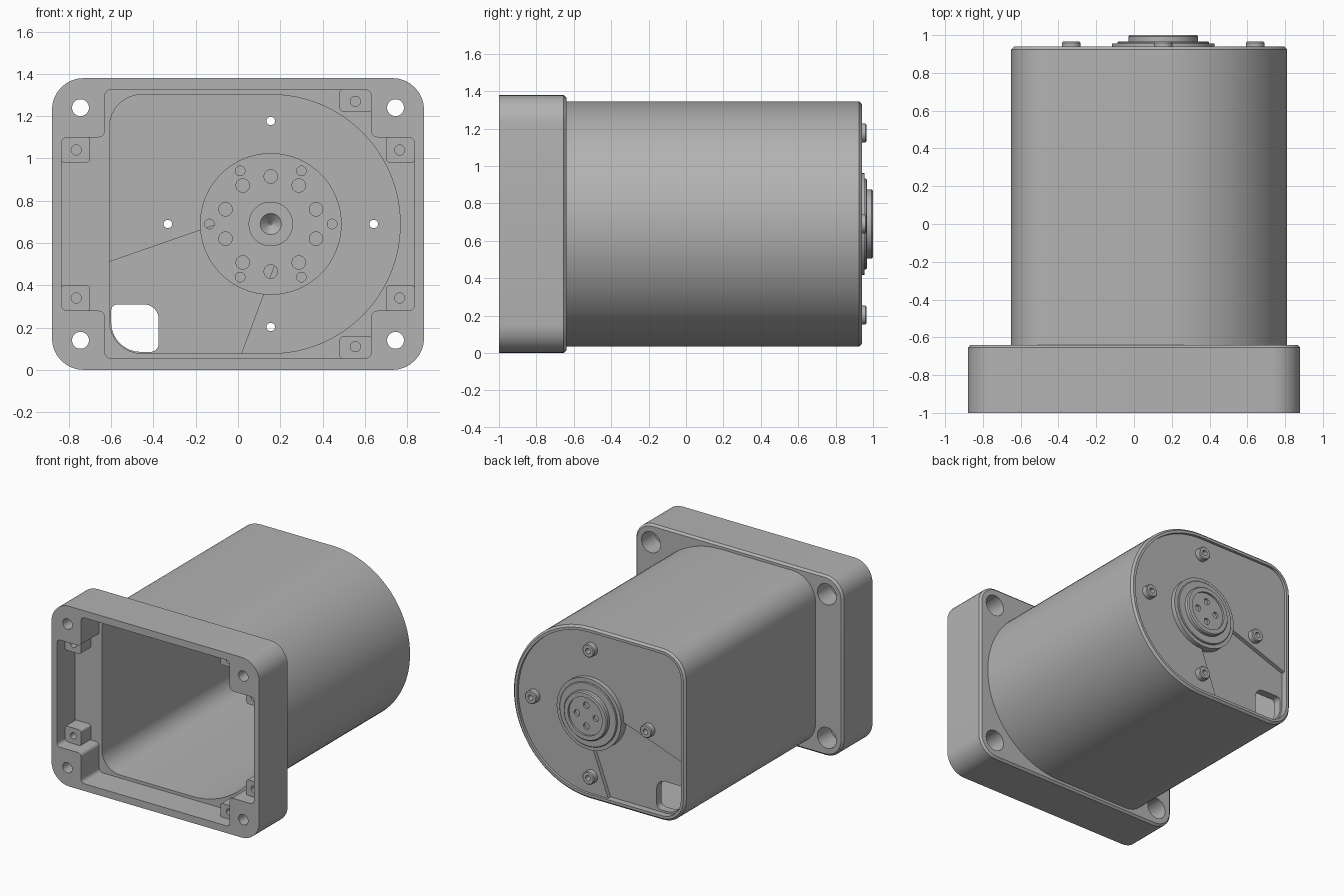
import bpy, bmesh, math
from mathutils import Vector

if "Cube" in bpy.data.objects:
    bpy.data.objects.remove(bpy.data.objects["Cube"])

grey = bpy.data.materials.new("light_grey")
grey.use_nodes = True
grey.diffuse_color = (0.45, 0.45, 0.45, 1)
grey.node_tree.nodes["Principled BSDF"].inputs["Base Color"].default_value = (0.45, 0.45, 0.45, 1)

CX, CZ = 0.155, 0.69     # axis of the round housing


def rounded(corners):
    """Outline from (x, z, radius) corners with filleted arcs."""
    out = []
    n = len(corners)
    for i, (x, z, r) in enumerate(corners):
        p = Vector((x, z))
        a = (Vector(corners[i - 1][:2]) - p).normalized()
        b = (Vector(corners[(i + 1) % n][:2]) - p).normalized()
        half = a.angle(b) / 2
        c = p + (a + b).normalized() * r / math.sin(half)
        t = r / math.tan(half)
        s, e = p + a * t - c, p + b * t - c
        a0 = math.atan2(s.y, s.x)
        turn = math.atan2(s.x * e.y - s.y * e.x, s.dot(e))
        steps = 24 if r > 0.3 else 8
        for k in range(steps + 1):
            w = a0 + turn * k / steps
            q = c + Vector((math.cos(w), math.sin(w))) * r
            if not out or (q - out[-1]).length > 1e-4:
                out.append(q)
    if (out[0] - out[-1]).length < 1e-4:
        out.pop()
    return out


def box(x0, x1, z0, z1, r):
    return rounded([(x0, z0, r), (x1, z0, r), (x1, z1, r), (x0, z1, r)])


def circle(x, z, r, n=32):
    return [Vector((x + r * math.cos(k * math.tau / n), z + r * math.sin(k * math.tau / n)))
            for k in range(n)]


def housing(off):
    """Housing outline: square left side, half-round right side."""
    r = 0.655 - off
    x0, x1, z0, z1 = -0.65 + off, CX + r, CZ - r, CZ + r
    c = 0.195 - off
    return rounded([(x0, z0, c), (x1, z0, r), (x1, z1, r), (x0, z1, c)])


def prism(name, pts, y0, y1, chamfer=0):
    """Extrude an outline along y, with an optional chamfer at the rear."""
    bm = bmesh.new()
    front = bm.faces.new([bm.verts.new((p[0], y0, p[1])) for p in pts])
    ext = bmesh.ops.extrude_face_region(bm, geom=[front], use_keep_orig=True)["geom"]
    moved = [v for v in ext if isinstance(v, bmesh.types.BMVert)]
    bmesh.ops.translate(bm, verts=moved, vec=(0, y1 - y0, 0))
    if chamfer:
        rim = [e for e in bm.edges if all(abs(v.co.y - y1) < 1e-5 for v in e.verts)]
        bmesh.ops.bevel(bm, geom=rim, offset=chamfer, segments=1, affect='EDGES')
    bmesh.ops.recalc_face_normals(bm, faces=bm.faces)
    mesh = bpy.data.meshes.new(name)
    bm.to_mesh(mesh)
    bm.free()
    mesh.materials.append(grey)
    obj = bpy.data.objects.new(name, mesh)
    bpy.context.collection.objects.link(obj)
    return obj


def combine(obj, tool, op='DIFFERENCE'):
    """Boolean the tool into the object and discard the tool."""
    mod = obj.modifiers.new("combine", 'BOOLEAN')
    mod.object, mod.operation, mod.solver = tool, op, 'EXACT'
    dg = bpy.context.evaluated_depsgraph_get()
    mesh = bpy.data.meshes.new_from_object(obj.evaluated_get(dg))
    obj.modifiers.clear()
    obj.data = mesh
    bpy.data.objects.remove(tool)


def cut(obj, pts, y0, y1):
    combine(obj, prism("cutter", pts, y0, y1))


def ring(n, radius, start=0):
    """Points spread evenly around the housing axis."""
    return [(CX + radius * math.cos(start + k * math.tau / n),
             CZ + radius * math.sin(start + k * math.tau / n)) for k in range(n)]


parts = []

# Flange and housing in one shell
shell = prism("housing_shell", box(-0.88, 0.88, 0, 1.38, 0.15), -1, -0.64, 0.015)
combine(shell, prism("barrel", housing(0), -0.7, 0.94, 0.015), 'UNION')
parts.append(shell)

# Front pocket with side wings
def cross(s):
    half = [(0.63, 0.635), (0.63, 0.41), (0.835, 0.41)]
    up = [(x * s, CZ + z * s, 0.03) for x, z in half]
    down = [(x * s, CZ - z * s, 0.03) for x, z in reversed(half)]
    return up + down

cut(shell, rounded(cross(1) + cross(-1)), -1.1, -0.78)
cut(shell, housing(0.043), -0.9, 0.86)

# Recessed rear face with a deeper sector
cut(shell, housing(0.035), 0.92, 1.1)
sector = [(0.30, 0.83), (-1.2, 0.307), (-0.236, -0.6)]
deeper = prism("cutter", housing(0.035), 0.89, 1.1)
combine(deeper, prism("cutter", sector, 0.5, 1.3), 'INTERSECT')
combine(shell, deeper)

# Inner sector pad
pad = prism("sector_pad", housing(0.03), 0.83, 0.87)
combine(pad, prism("cutter", sector, 0.5, 1.3), 'INTERSECT')
parts.append(pad)

# Cable opening in the corner
opening = rounded([(-0.6, 0.085, 0.14), (-0.375, 0.085, 0.04),
                   (-0.375, 0.31, 0.07), (-0.6, 0.31, 0.03)])
for obj in (shell, pad):
    cut(obj, opening, 0.7, 1.1)

# Counterbored mounting holes
for x in (-0.745, 0.745):
    for z in (0.14, 1.24):
        cut(shell, circle(x, z, 0.04), -1.1, -0.5)
        cut(shell, circle(x, z, 0.08), -0.8, -0.5)

# Cover screw posts inside the flange
posts = [("side", 0.765 * sx, CZ + 0.35 * sz, 0.70, 0.84, 0.29, 0.415, sx, sz)
         for sx in (-1, 1) for sz in (-1, 1)]
posts += [("end", 0.555, CZ + 0.58 * sz, 0.48, 0.635, 0.53, 0.64, 1, sz) for sz in (-1, 1)]
for i, (kind, hx, hz, x0, x1, z0, z1, sx, sz) in enumerate(posts):
    xs, zs = sorted((x0 * sx, x1 * sx)), sorted((CZ + z0 * sz, CZ + z1 * sz))
    post = prism(f"{kind}_screw_post_{i + 1}", box(*xs, *zs, 0.02), -0.9, -0.76)
    cut(post, circle(hx, hz, 0.024, 20), -1, -0.8)
    parts.append(post)

# Rear screws with through holes
for i, (x, z) in enumerate(ring(4, 0.487)):
    cut(shell, circle(x, z, 0.02, 20), 0.7, 1.1)
    if pad.data.polygons:
        cut(pad, circle(x, z, 0.02, 20), 0.7, 1.1)
    screw = prism(f"rear_screw_{i + 1}", circle(x, z, 0.05), 0.9, 0.965, 0.006)
    cut(screw, circle(x, z, 0.02, 20), 0.8, 1.1)
    parts.append(screw)

# Inner mounting disc with two rings of holes and a conical centre
disc = prism("inner_disc", circle(CX, CZ, 0.335, 64), 0.80, 0.87)
for x, z in ring(10, 0.225, math.pi / 2):
    cut(disc, circle(x, z, 0.032, 20), 0.7, 0.85)
for x, z in ring(6, 0.29):
    cut(disc, circle(x, z, 0.023, 20), 0.7, 0.85)
parts.append(disc)
hub = prism("inner_hub", circle(CX, CZ, 0.105, 48), 0.785, 0.85)
bpy.ops.mesh.primitive_cone_add(vertices=32, radius1=0.055, radius2=0.005, depth=0.05,
                                location=(CX, 0.805, CZ), rotation=(-math.pi / 2, 0, 0))
cone = bpy.context.object
cone.data.materials.append(grey)
combine(hub, cone)
combine(disc, prism("cutter", circle(CX, CZ, 0.1, 48), 0.7, 0.84))
parts.append(hub)

# Rear connector
parts.append(prism("connector_base", circle(CX, CZ, 0.272, 64), 0.875, 0.955))
parts.append(prism("connector_step", circle(CX, CZ, 0.243, 64), 0.9, 0.967, 0.005))
plug = prism("connector_plug", circle(CX, CZ, 0.185, 64), 0.9, 1.0, 0.008)
cut(plug, circle(CX, CZ, 0.145, 48), 0.985, 1.1)
for x, z in ring(4, 0.08):
    cut(plug, circle(x, z, 0.024, 20), 0.95, 1.1)
parts.append(plug)

# Smooth curved walls, keep edges crisp
bpy.ops.object.select_all(action='DESELECT')
for obj in parts:
    obj.select_set(True)
bpy.context.view_layer.objects.active = shell
bpy.ops.object.shade_smooth_by_angle(angle=math.radians(30))
